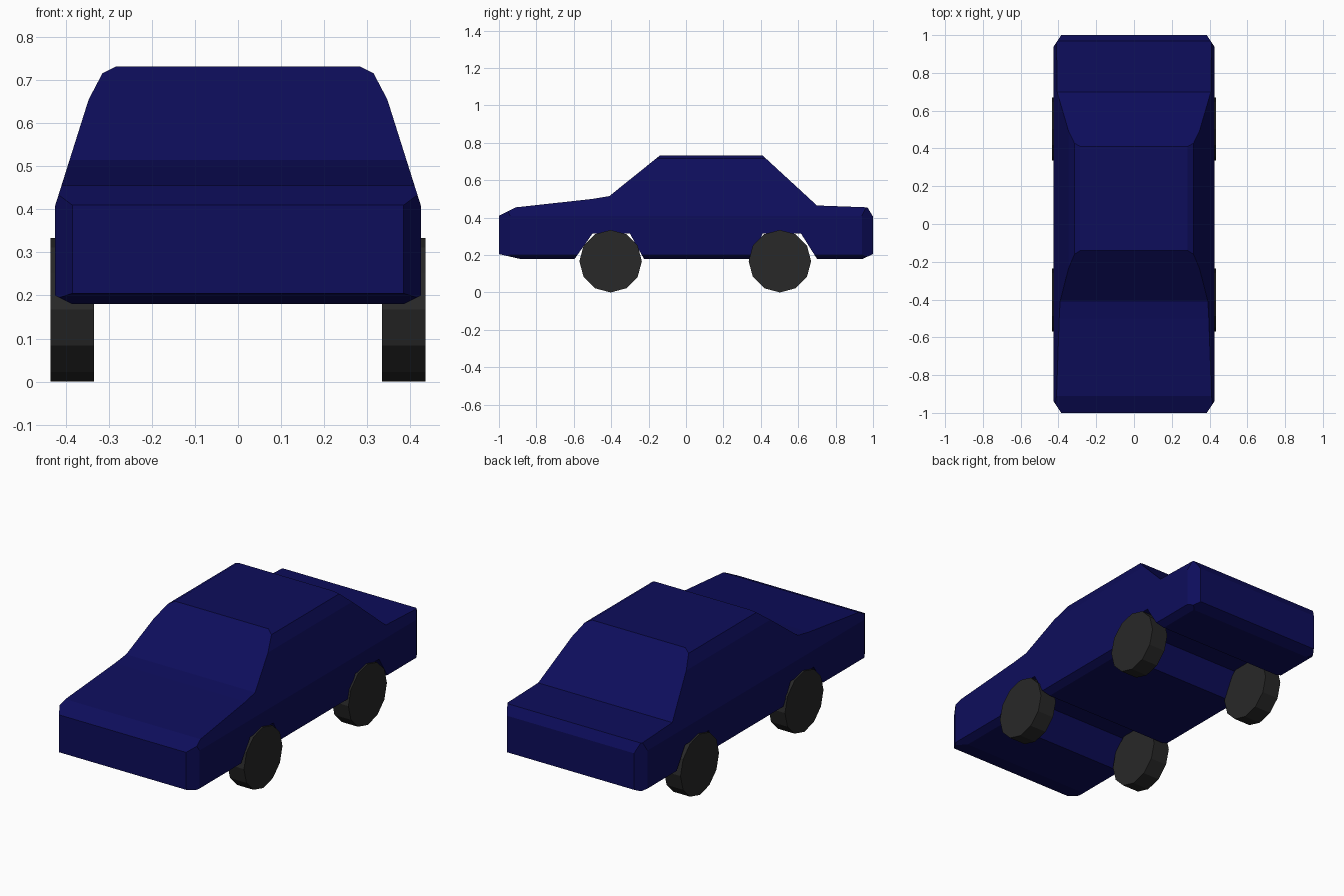
import bpy, bmesh, math
from mathutils import Matrix

if "Cube" in bpy.data.objects:
    bpy.data.objects.remove(bpy.data.objects["Cube"])


def material(name, color):
    m = bpy.data.materials.new(name)
    m.diffuse_color = (*color, 1)
    m.use_nodes = True
    m.node_tree.nodes["Principled BSDF"].inputs["Base Color"].default_value = m.diffuse_color
    return m


def add_object(name, bm):
    bmesh.ops.recalc_face_normals(bm, faces=bm.faces[:])
    mesh = bpy.data.meshes.new(name)
    bm.to_mesh(mesh)
    bm.free()
    obj = bpy.data.objects.new(name, mesh)
    bpy.context.collection.objects.link(obj)
    return obj


def prism(name, points, axis, half):
    """Extrude a 2D outline symmetrically along the given axis."""
    bm = bmesh.new()
    verts = []
    for a, b in points:
        co = [a, b]
        co.insert(axis, -half)
        verts.append(bm.verts.new(co))
    face = bm.faces.new(verts)
    geom = bmesh.ops.extrude_face_region(bm, geom=[face])["geom"]
    for v in geom:
        if isinstance(v, bmesh.types.BMVert):
            v.co[axis] = half
    return add_object(name, bm)


def mirrored(half_outline):
    return half_outline + [(-x, b) for x, b in reversed(half_outline)]


paint = material("blue_paint", (0.004, 0.004, 0.105))
rubber = material("dark_rubber", (0.021, 0.021, 0.021))

# Body: side profile (y, z) with the two wheel arches
body = prism("car_body", [
    (-1, 0.41), (-0.91, 0.455), (-0.50, 0.50), (-0.41, 0.515),
    (-0.14, 0.732), (0.41, 0.732), (0.70, 0.465), (0.97, 0.455),
    (1, 0.405), (1, 0.205), (0.945, 0.18),
    (0.70, 0.18), (0.615, 0.315), (0.41, 0.315), (0.34, 0.18),
    (-0.225, 0.18), (-0.30, 0.315), (-0.50, 0.315), (-0.595, 0.18),
    (-0.89, 0.18), (-1, 0.205)], 0, 0.6)
body.data.materials.append(paint)

# Trim the body to its front cross-section (x, z) and plan outline (x, y)
section = prism("section_cutter", mirrored([
    (0.345, 0.16), (0.425, 0.20), (0.425, 0.408), (0.347, 0.655),
    (0.315, 0.716), (0.245, 0.751)]), 1, 1.3)
plan = prism("plan_cutter", mirrored([
    (0.345, -1.06), (0.465, -0.88), (0.465, 0.88), (0.345, 1.06)]), 2, 1.5)

bpy.context.view_layer.objects.active = body
for cutter in (section, plan):
    mod = body.modifiers.new("trim", "BOOLEAN")
    mod.operation = "INTERSECT"
    mod.solver = "EXACT"
    mod.object = cutter
    bpy.ops.object.modifier_apply(modifier=mod.name)
    bpy.data.objects.remove(cutter)

# Wheels: twelve-sided discs
for end, y in (("front", -0.403), ("rear", 0.502)):
    for side, x in (("right", 0.385), ("left", -0.385)):
        bm = bmesh.new()
        bmesh.ops.create_cone(
            bm, cap_ends=True, segments=12, radius1=0.167, radius2=0.167,
            depth=0.1, matrix=Matrix.Rotation(math.pi / 2, 4, "Y"))
        wheel = add_object(f"{end}_{side}_wheel", bm)
        wheel.location = (x, y, 0.167)
        wheel.data.materials.append(rubber)
